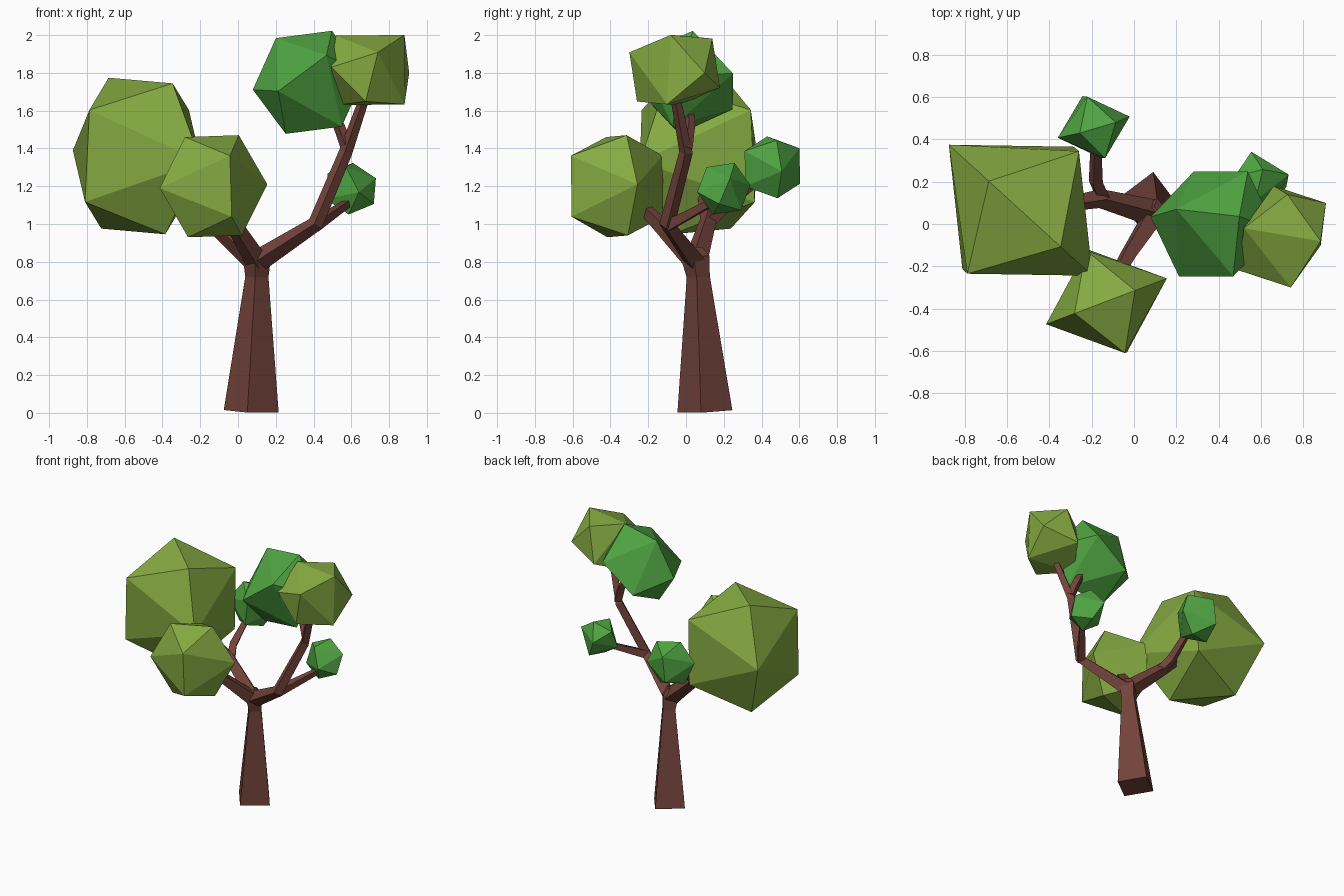
import bpy, bmesh
from mathutils import Vector

if "Cube" in bpy.data.objects:
    bpy.data.objects.remove(bpy.data.objects["Cube"])


def material(name, rgb):
    m = bpy.data.materials.new(name)
    m.diffuse_color = (*rgb, 1)
    m.use_nodes = True
    m.node_tree.nodes["Principled BSDF"].inputs["Base Color"].default_value = m.diffuse_color
    return m


BARK = material("bark", (0.17, 0.056, 0.043))
OLIVE = material("olive_leaf", (0.24, 0.41, 0.055))
GREEN = material("green_leaf", (0.08, 0.38, 0.055))


def finish(name, bm, mat):
    bmesh.ops.recalc_face_normals(bm, faces=bm.faces[:])
    mesh = bpy.data.meshes.new(name)
    bm.to_mesh(mesh)
    bm.free()
    mesh.materials.append(mat)
    bpy.context.collection.objects.link(bpy.data.objects.new(name, mesh))


def limb(name, path):
    """Tapering four-sided tube; path holds (x, y, z, radius)."""
    bm = bmesh.new()
    pts = [Vector(p[:3]) for p in path]
    rings = []
    for i, p in enumerate(pts):
        a, b = pts[max(i - 1, 0)], pts[min(i + 1, len(pts) - 1)]
        t = (b - a).normalized()
        ref = Vector((-0.14, -1, 0))
        u = (ref - t * ref.dot(t)).normalized() * path[i][3]
        v = t.cross(u)
        rings.append([bm.verts.new(p + d) for d in (u, v, -u, -v)])
    for lo, hi in zip(rings, rings[1:]):
        for k in range(4):
            j = (k + 1) % 4
            bm.faces.new((lo[k], lo[j], hi[j], hi[k]))
    bm.faces.new(rings[0])
    bm.faces.new(rings[-1])
    finish(name, bm, BARK)


def clump(name, centre, radius, axis, up, mat):
    """Sixteen-sided leaf ball: a hexagon of points plus two side edges."""
    x = Vector(axis).normalized()
    z = Vector(up)
    z = (z - x * z.dot(x)).normalized()
    y = z.cross(x)
    bm = bmesh.new()
    for a, b, c in ((1, 0, 0), (.5, 0, .87), (-.5, 0, .87), (0, .85, .53), (0, .85, -.53)):
        for s in (1, -1):
            bm.verts.new(Vector(centre) + (x * a + y * b + z * c) * radius * s)
    bmesh.ops.convex_hull(bm, input=bm.verts[:])
    finish(name, bm, mat)


# Trunk, flaring slightly at the fork
limb("trunk", [(.07, .10, .008, .147), (.10, .065, .72, .062), (.10, .05, .82, .075),
               (.09, .04, .87, .045)])

# Branches
limb("right_branch", [(.10, .05, .80, .06), (.41, -.10, 1.0, .042), (.57, 0, 1.38, .036),
                      (.66, -.05, 1.64, .028), (.69, -.06, 1.75, .025)])
limb("right_twig", [(.40, -.10, .99, .04), (.58, .13, 1.11, .025), (.60, .18, 1.17, .02)])
limb("upper_twig", [(.58, 0, 1.40, .035), (.53, .02, 1.53, .03), (.47, .01, 1.63, .025)])
limb("front_branch", [(.10, .05, .80, .06), (-.03, -.15, 1.01, .042), (-.10, -.28, 1.14, .03)])
limb("left_branch", [(.10, .05, .80, .065), (-.16, .12, 1.03, .045), (-.40, .08, 1.25, .03)])
limb("back_twig", [(-.14, .11, 1.0, .04), (-.18, .20, 1.09, .035), (-.18, .40, 1.25, .025)])

# Leaf clumps
clump("left_leaves", (-.535, .065, 1.36), .46, (.34, -.31, -.03), (0, 0, 1), OLIVE)
clump("front_leaves", (-.13, -.365, 1.20), .305, (.29, -.11 * -1, .01), (0, 0, 1), OLIVE)
clump("top_leaves", (.375, 0, 1.75), .30, (-.175, .07, .235), (.28, 0, .2), GREEN)
clump("top_right_leaves", (.70, -.06, 1.815), .26, (-.18, .04, .18), (.10, .16, .07), OLIVE)
clump("right_leaves", (.597, .20, 1.187), .148, (.12, .03, .05), (-.05, .05, .13), GREEN)
clump("back_leaves", (-.19, .457, 1.30), .178, (-.17, -.05, .02), (.03, 0, .17), GREEN)
